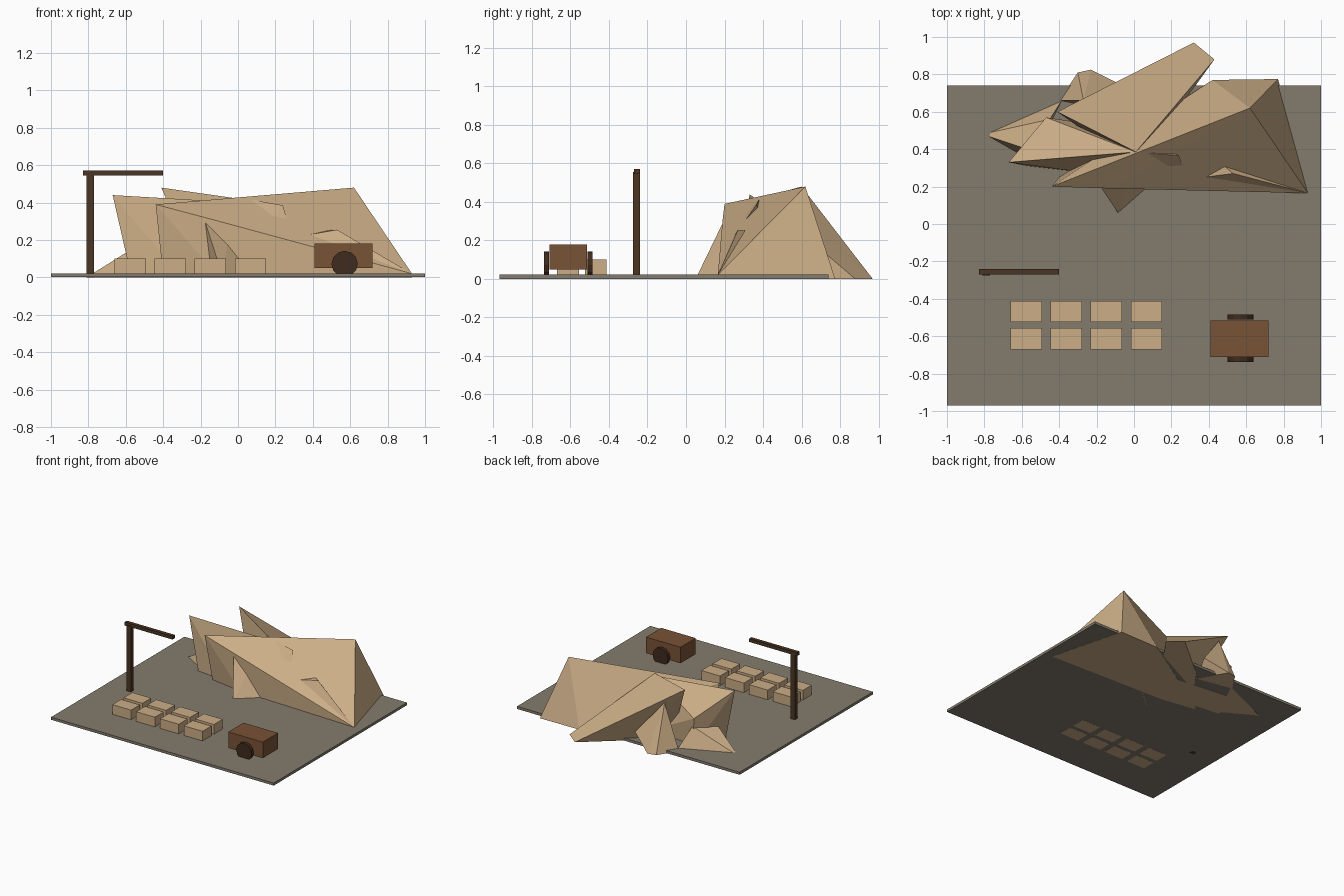
import bpy, bmesh, math
from mathutils import Matrix, Vector

if "Cube" in bpy.data.objects:
    bpy.data.objects.remove(bpy.data.objects["Cube"])


def material(name, rgb):
    m = bpy.data.materials.new(name)
    m.diffuse_color = (*rgb, 1)
    m.use_nodes = True
    m.node_tree.nodes["Principled BSDF"].inputs["Base Color"].default_value = m.diffuse_color
    return m


STONE = material("tan_stone", (0.60, 0.42, 0.24))
GROUND = material("grey_earth", (0.23, 0.20, 0.155))
CART = material("brown_wood", (0.19, 0.085, 0.037))
POST = material("dark_wood", (0.07, 0.036, 0.017))
WHEEL = material("wheel_wood", (0.05, 0.024, 0.013))


def finish(bm, name, mat):
    bmesh.ops.recalc_face_normals(bm, faces=bm.faces)
    me = bpy.data.meshes.new(name)
    bm.to_mesh(me)
    bm.free()
    me.materials.append(mat)
    ob = bpy.data.objects.new(name, me)
    bpy.context.collection.objects.link(ob)


def box(name, lo, hi, mat):
    lo, hi = Vector(lo), Vector(hi)
    bm = bmesh.new()
    bmesh.ops.create_cube(bm, size=1, matrix=Matrix.Translation((lo + hi) / 2) @ Matrix.Diagonal((*(hi - lo), 1)))
    finish(bm, name, mat)


def rock(name, points):
    """Faceted boulder: the convex hull of a few corner points."""
    bm = bmesh.new()
    for p in points:
        bm.verts.new(p)
    res = bmesh.ops.convex_hull(bm, input=bm.verts)
    loose = {v for v in res["geom_interior"] + res["geom_unused"] if isinstance(v, bmesh.types.BMVert)}
    bmesh.ops.delete(bm, geom=list(loose), context='VERTS')
    finish(bm, name, STONE)


# Quarry floor
box("floor_slab", (-1, -0.97, 0.001), (1, 0.74, 0.022), GROUND)

# Jagged rock face, as overlapping crags
rock("main_crag", [(-.44, .20, .39), (.62, .62, .48), (.93, .165, .02), (.93, .165, 0), (.77, .775, 0),
                   (.42, .77, 0), (-.40, .25, 0), (-.12, .19, .305), (-.10, .20, 0)])
rock("back_slab", [(-.41, .60, .48), (.32, .97, 0), (.01, .385, .42), (.43, .88, 0),
                   (-.05, .66, 0), (-.20, .45, 0), (.30, .70, 0)])
rock("left_crag", [(-.67, .33, .44), (.01, .385, .40), (-.47, .57, .25), (-.57, .31, 0),
                   (-.30, .28, 0), (-.45, .55, 0), (0, .50, 0)])
rock("left_foot", [(-.81, .48, 0), (-.38, .67, 0), (-.45, .56, .18), (-.57, .40, .15), (-.55, .33, 0)])
rock("back_foot", [(-.30, .81, 0), (-.23, .825, 0), (-.40, .66, 0), (-.27, .66, .36),
                   (-.06, .74, .10), (-.10, .60, 0)])
rock("front_buttress", [(-.18, .20, .31), (-.08, .05, 0), (.09, .20, 0), (-.16, .22, .10), (-.05, .25, .25)])
rock("face_ledge", [(.22, .23, .20), (.53, .27, .255), (.47, .32, .25), (.93, .165, .02), (.40, .30, .15)])
rock("face_boulder", [(.02, .385, .425), (.24, .365, .385), (.29, .24, .21), (.13, .26, .28), (.12, .42, .30)])

# Cut stone blocks in two rows
for i in range(4):
    for j, y in enumerate((-0.67, -0.525)):
        x = -0.66 + 0.2143 * i
        box(f"stone_block_{j}_{i}", (x, y, 0), (x + 0.168, y + 0.113, 0.10), STONE)

# Hoist
box("hoist_post", (-0.81, -0.275, 0), (-0.77, -0.24, 0.555), POST)
box("hoist_beam", (-0.83, -0.27, 0.545), (-0.40, -0.24, 0.572), POST)

# Cart
box("cart_body", (0.41, -0.71, 0.05), (0.72, -0.515, 0.18), CART)
for name, y in (("front_wheel", -0.725), ("back_wheel", -0.498)):
    bm = bmesh.new()
    bmesh.ops.create_cone(bm, cap_ends=True, segments=12, radius1=0.07, radius2=0.07, depth=0.026,
                          matrix=Matrix.Translation((0.57, y, 0.072)) @ Matrix.Rotation(math.pi / 2, 4, 'X'))
    finish(bm, name, WHEEL)
